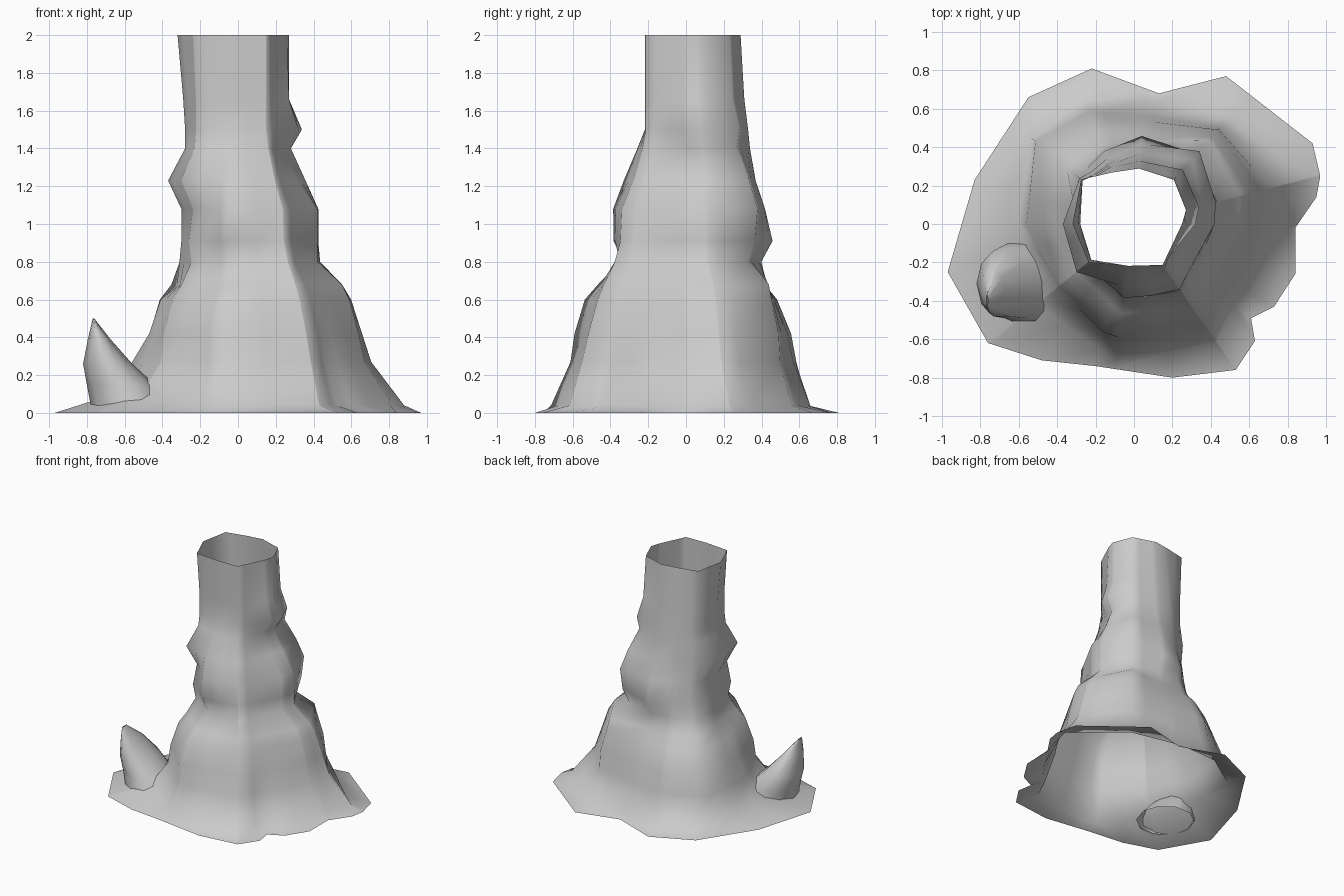
import bpy, math

# One stone-grey material
grey = bpy.data.materials.new("stone_grey")
grey.diffuse_color = (0.6, 0.6, 0.6, 1)

# Footprint on the ground, counter-clockwise from the right
FOOT = [(0.95, 0.14), (0.97, 0.25), (0.93, 0.42), (0.48, 0.77), (0.13, 0.68),
        (-0.22, 0.81), (-0.55, 0.66), (-0.83, 0.23), (-0.97, -0.25), (-0.76, -0.62),
        (-0.48, -0.71), (-0.2, -0.74), (0.2, -0.8), (0.53, -0.76), (0.63, -0.61),
        (0.61, -0.49), (0.73, -0.43), (0.84, -0.26), (0.84, -0.02)]

# Directions of the corners of each trunk section, and per height their radii
DIRS = [0, 15, 48, 85, 112, 140, 180, 220, 262, 305]
RINGS = [
    (0.04, .82, .91, .75, .66, .69, .70, .60, .66, .72, .75),
    (0.27, .67, .73, .67, .57, .63, .67, .56, .53, .62, .67),
    (0.42, .64, .68, .66, .54, .60, .61, .47, .51, .57, .63),
    (0.60, .59, .62, .61, .47, .52, .54, .41, .45, .54, .57),
    (0.68, .55, .57, .59, .43, .45, .46, .31, .39, .47, .53),
    (0.80, .42, .45, .44, .40, .41, .40, .31, .32, .33, .46),
    (0.91, .42, .44, .49, .46, .41, .38, .30, .34, .36, .42),
    (1.08, .42, .44, .51, .42, .37, .36, .30, .31, .36, .41),
    (1.23, .31, .37, .45, .37, .35, .37, .37, .39, .33, .34),
    (1.40, .25, .29, .36, .34, .34, .35, .28, .30, .26, .28),
    (1.50, .32, .35, .38, .33, .33, .35, .28, .29, .22, .26),
    (1.66, .27, .28, .33, .31, .32, .35, .29, .29, .22, .26),
    (2.00, .25, .28, .31, .29, .29, .36, .32, .31, .22, .26),
]

# Knots and roots: angle, height, angular spread, height spread, push outward
LUMPS = [(-88, 1.0, 22, 0.14, 0.05), (-106, 0.42, 10, 0.10, 0.05),
         (-68, 0.15, 9, 0.14, 0.04), (-40, 0.10, 8, 0.15, -0.03),
         (-22, 0.20, 9, 0.15, 0.05), (-88, 0.22, 8, 0.12, -0.03)]


def gap(a, b):
    """Signed difference of two directions in degrees."""
    return (a - b + 180) % 360 - 180


def radius(corners, a):
    """Distance to the outline of a polygon of (direction, radius) corners."""
    for (a0, r0), (a1, r1) in zip(corners, corners[1:] + corners[:1]):
        span, t = (a1 - a0) % 360, (a - a0) % 360
        if t < span:
            span, t = math.radians(span), math.radians(t)
            return math.sin(span) / (math.sin(span - t) / r0 + math.sin(t) / r1)


def loft(name, loops):
    """Open skin through equally sized loops of points."""
    n = len(loops[0])
    verts = [p for loop in loops for p in loop]
    faces = [(k * n + i, k * n + (i + 1) % n, (k + 1) * n + (i + 1) % n, (k + 1) * n + i)
             for k in range(len(loops) - 1) for i in range(n)]
    mesh = bpy.data.meshes.new(name)
    mesh.from_pydata(verts, [], faces)
    mesh.materials.append(grey)
    obj = bpy.data.objects.new(name, mesh)
    bpy.context.collection.objects.link(obj)
    bpy.ops.object.select_all(action='DESELECT')
    obj.select_set(True)
    bpy.context.view_layer.objects.active = obj
    bpy.ops.object.shade_smooth_by_angle(angle=math.radians(70))
    return obj


# Hollow trunk, open at both ends, with a column at every corner direction
foot = [(math.degrees(math.atan2(y, x)) % 360, math.hypot(x, y)) for x, y in FOOT]
angles = sorted({round(a, 3) for a, r in foot} | set(DIRS))
loops = []
for row in [(0,)] + RINGS:
    z = row[0]
    corners = list(zip(DIRS, row[1:])) if z else foot
    loop = []
    for a in angles:
        r, h = radius(corners, a), z
        if z:
            r += sum(push * math.exp(-(gap(a, la) / sa) ** 2 - ((z - lz) / sz) ** 2)
                     for la, lz, sa, sz, push in LUMPS)
        if z == 0.04:  # the ground skirt rises toward the pointed root
            h += 0.09 * math.exp(-(gap(a, 200) / 35) ** 2)
        loop.append((r * math.cos(math.radians(a)), r * math.sin(math.radians(a)), h))
    loops.append(loop)
loft("hollow_trunk", loops)

# Pointed root at the front left: centre x, y, half widths, height
SPIKE = [(-.56, -.30, .22, .22, .04), (-.62, -.30, .18, .20, .15), (-.69, -.31, .13, .18, .26),
         (-.735, -.35, .06, .12, .39), (-.765, -.40, .004, .03, .50)]
loft("pointed_root", [[(cx + rx * math.cos(k * math.tau / 10), cy + ry * math.sin(k * math.tau / 10), z)
                       for k in range(10)] for cx, cy, rx, ry, z in SPIKE])
